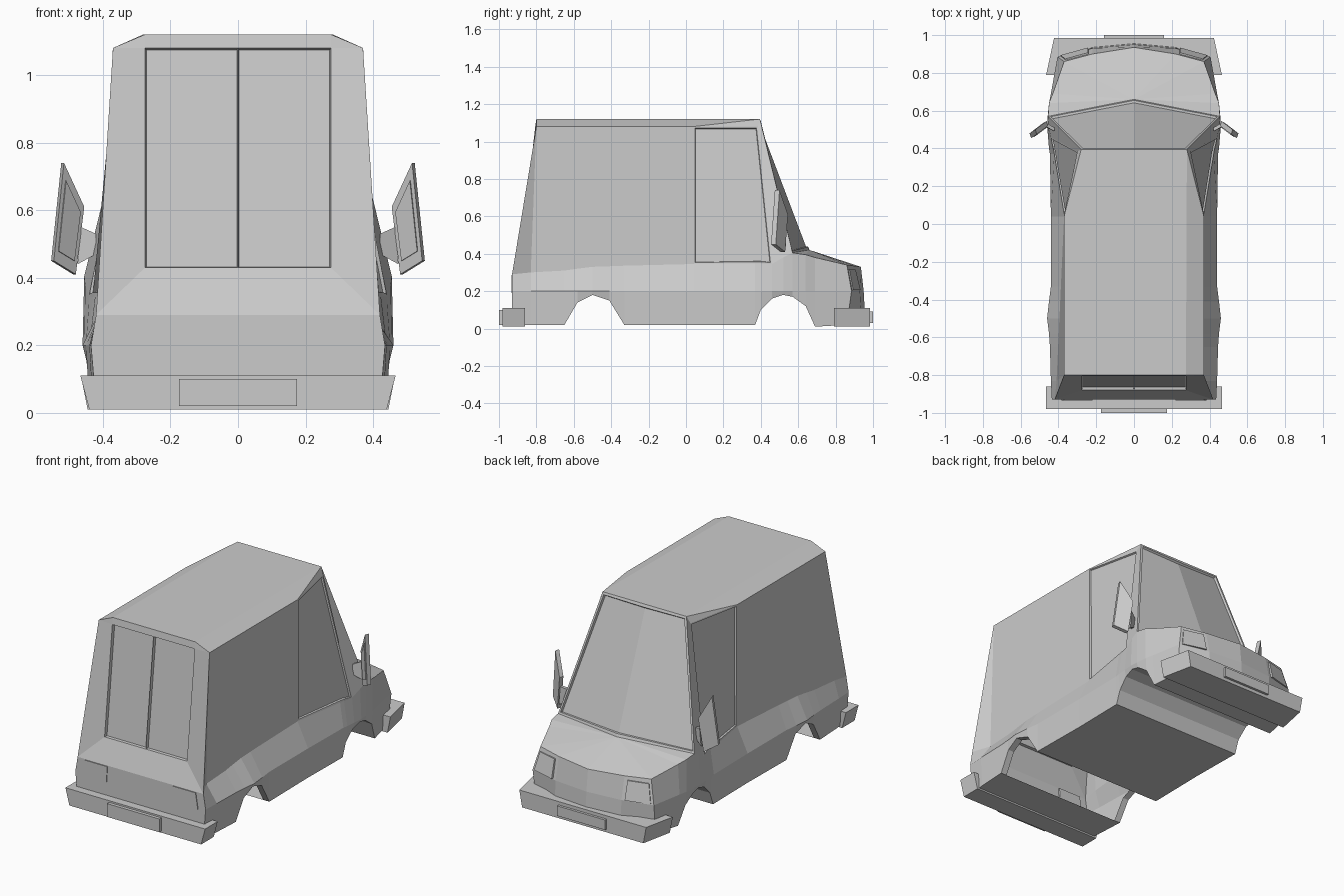
import bpy, bmesh
from mathutils import Vector

if "Cube" in bpy.data.objects:
    bpy.data.objects.remove(bpy.data.objects["Cube"])


def finish(name, bm):
    mesh = bpy.data.meshes.new(name)
    bm.to_mesh(mesh)
    bm.free()
    ob = bpy.data.objects.new(name, mesh)
    bpy.context.collection.objects.link(ob)
    return ob


def prism(name, pts, vec, taper=1.0):
    """Extrude a polygon along vec; the far end can be widened in x."""
    bm = bmesh.new()
    a = [bm.verts.new(p) for p in pts]
    b = [bm.verts.new(((p[0] + vec[0]) * taper, p[1] + vec[1], p[2] + vec[2])) for p in pts]
    n = len(pts)
    bm.faces.new(a)
    bm.faces.new(b)
    for i in range(n):
        bm.faces.new((a[i], a[(i + 1) % n], b[(i + 1) % n], b[i]))
    bmesh.ops.recalc_face_normals(bm, faces=bm.faces)
    return finish(name, bm)


def box(name, x, y, z):
    return prism(name, [(x[0], y[0], z[0]), (x[1], y[0], z[0]), (x[1], y[1], z[0]), (x[0], y[1], z[0])],
                 (0, 0, z[1] - z[0]))


# Body stations along y: bottom half width, bottom z, crease half width, sill half width, sill z
stations = [
    (-.93, .42, .02, .435, .42, .29), (-.83, .43, .02, .44, .37, .30),
    (-.65, .44, .02, .445, .37, .31), (-.58, .445, .14, .45, .37, .32),
    (-.50, .45, .18, .46, .37, .33), (-.41, .445, .15, .45, .37, .333),
    (-.33, .44, .02, .44, .37, .336), (.04, .435, .02, .44, .37, .345),
    (.37, .44, .02, .445, .423, .345), (.40, .44, .10, .45, .428, .345),
    (.46, .445, .16, .455, .44, .345), (.52, .45, .18, .46, .452, .38),
    (.57, .45, .17, .457, .455, .405), (.64, .445, .12, .45, .45, .395),
    (.69, .43, .01, .44, .43, .38)]
# Nose columns: bottom, crease, top points
nose = [((.40, .86, .02), (.405, .885, .20), (.37, .86, .34)),
        ((.22, .94, .02), (.22, .93, .20), (.22, .90, .335)),
        ((0, .96, .02), (0, .95, .20), (0, .935, .33))]

bm = bmesh.new()
cache = {}


def face(*pts):
    vs = []
    for p in pts:
        k = tuple(round(c, 4) for c in p)
        if k not in cache:
            cache[k] = bm.verts.new(k)
        if cache[k] not in vs:
            vs.append(cache[k])
    return bm.faces.new(vs)


def side(p, s):
    return (p[0] * s, p[1], p[2])


def columns(s):
    out = []
    for y, xb, zb, xm, xs, zs in stations:
        if s < 0 and -.9 < y < .04:      # left rear panel leans out
            xs += .04 * (.04 - y) / .87
        out.append([side((xb, y, zb), s), side((xm, y, max(.2, zb + .01)), s), side((xs, y, zs), s)])
    return out + [[side(p, s) for p in col] for col in nose]


cols = {s: columns(s) for s in (1, -1)}
ws_base, roof_front = (0, .66, .42), (0, .395, 1.12)
R1, R2, R3 = (.37, -.80, 1.08), (.37, .04, 1.08), (.30, .385, 1.08)
T1, T2 = (.275, -.80, 1.12), (.28, .395, 1.12)
DT, DB = (.275, -.806, 1.08), (.275, -.88, .43)
doors, rear_doors, screen = [], [], []

for s in (1, -1):
    c = cols[s]
    r1, r2, r3, t1, t2, dt, db = (side(p, s) for p in (R1, R2, R3, T1, T2, DT, DB))
    sill = [col[2] for col in c]
    # Lower flanks and nose
    for i in range(len(c) - 1):
        for r in (0, 1):
            face(c[i][r], c[i + 1][r], c[i + 1][r + 1], c[i][r + 1])
        if 2 <= i < 6:      # rear wheel arch lip
            lip = [(p[0] - .04 * s, p[1], p[2]) for p in (c[i + 1][0], c[i][0])]
            face(c[i][0], c[i + 1][0], *lip)
    # Hood fan
    for i in range(12, len(c) - 1):
        face(ws_base, sill[i], sill[i + 1])
    # Cargo side, rear pillar and roof edge
    face(*sill[1:8], r2, r1)
    face(r1, sill[0], sill[1])
    face(r1, dt, db, sill[0])
    face(r1, t1, dt)
    face(r1, r2, t2, t1)
    face(r2, r3, t2)
    # Cab door, front pillar, windscreen, rear door
    doors.append(face(*sill[7:11], r3, r2))
    face(r3, *sill[10:13], t2)
    screen.append(face(t2, sill[12], ws_base, roof_front))
    rear_doors.append(face(dt, db, (0, DB[1], DB[2]), (0, DT[1], DT[2])))

# Parts spanning both sides: floor, front tunnel, tail, roof
L, R = cols[-1], cols[1]
for i in range(len(R) - 1):
    if not 2 <= i < 6:
        face(L[i][0], R[i][0], R[i + 1][0], L[i + 1][0])
for r in (0, 1):
    face(L[0][r], R[0][r], R[0][r + 1], L[0][r + 1])
face(L[0][2], R[0][2], DB, (0, DB[1], DB[2]), side(DB, -1))
face(T1, side(T1, -1), side(DT, -1), (0, DT[1], DT[2]), DT)
face(T1, T2, roof_front, side(T2, -1), side(T1, -1))
bmesh.ops.recalc_face_normals(bm, faces=bm.faces)
# Recessed panels
bmesh.ops.inset_individual(bm, faces=doors, thickness=.012, depth=0)
bmesh.ops.inset_individual(bm, faces=doors, thickness=.004, depth=-.01)
bmesh.ops.inset_individual(bm, faces=rear_doors, thickness=.005, depth=-.018)
bmesh.ops.inset_region(bm, faces=screen, thickness=.018, depth=0)
bmesh.ops.inset_region(bm, faces=screen, thickness=.005, depth=-.012)
finish("van_body", bm)

# Bumpers, wider at the top, and plates
prism("rear_bumper", [(-.44, -.86, .01), (-.44, -.98, .01), (.44, -.98, .01), (.44, -.86, .01)],
      (0, 0, .10), 1.06)
prism("front_bumper", [(-.445, .79, .01), (-.405, .985, .01), (.405, .985, .01), (.445, .79, .01)],
      (0, 0, .10), 1.045)
box("rear_plate", (-.175, .175), (-1, -.97), (.02, .10))
box("front_plate", (-.16, .16), (.97, 1), (.03, .09))

for s, tag in ((1, "right"), (-1, "left")):
    # Lamps
    prism("tail_lamp_" + tag, [side(p, s) for p in
          ((.22, -.92, .285), (.37, -.92, .285), (.385, -.92, .19), (.225, -.92, .19))], (0, -.014, 0))
    prism("headlamp_" + tag, [side(p, s) for p in
          ((.36, .862, .315), (.24, .895, .315), (.24, .922, .205), (.385, .882, .205))], (.004 * s, .012, 0))
    # Mirror with raised glass and arm
    plate = [Vector(p) for p in ((.455, .52, .61), (.515, .475, .74), (.545, .455, .45), (.48, .505, .41))]
    mid = sum(plate, Vector()) / 4
    prism("mirror_" + tag, [side(p, s) for p in plate], (.008 * s, .025, 0))
    prism("mirror_glass_" + tag, [side(mid + (p - mid) * .72, s) for p in plate], (-.002 * s, -.004, 0))
    prism("mirror_arm_" + tag, [side(p, s) for p in
          ((.42, .49, .47), (.42, .49, .53), (.465, .515, .55), (.475, .515, .44))], (0, .02, 0))
